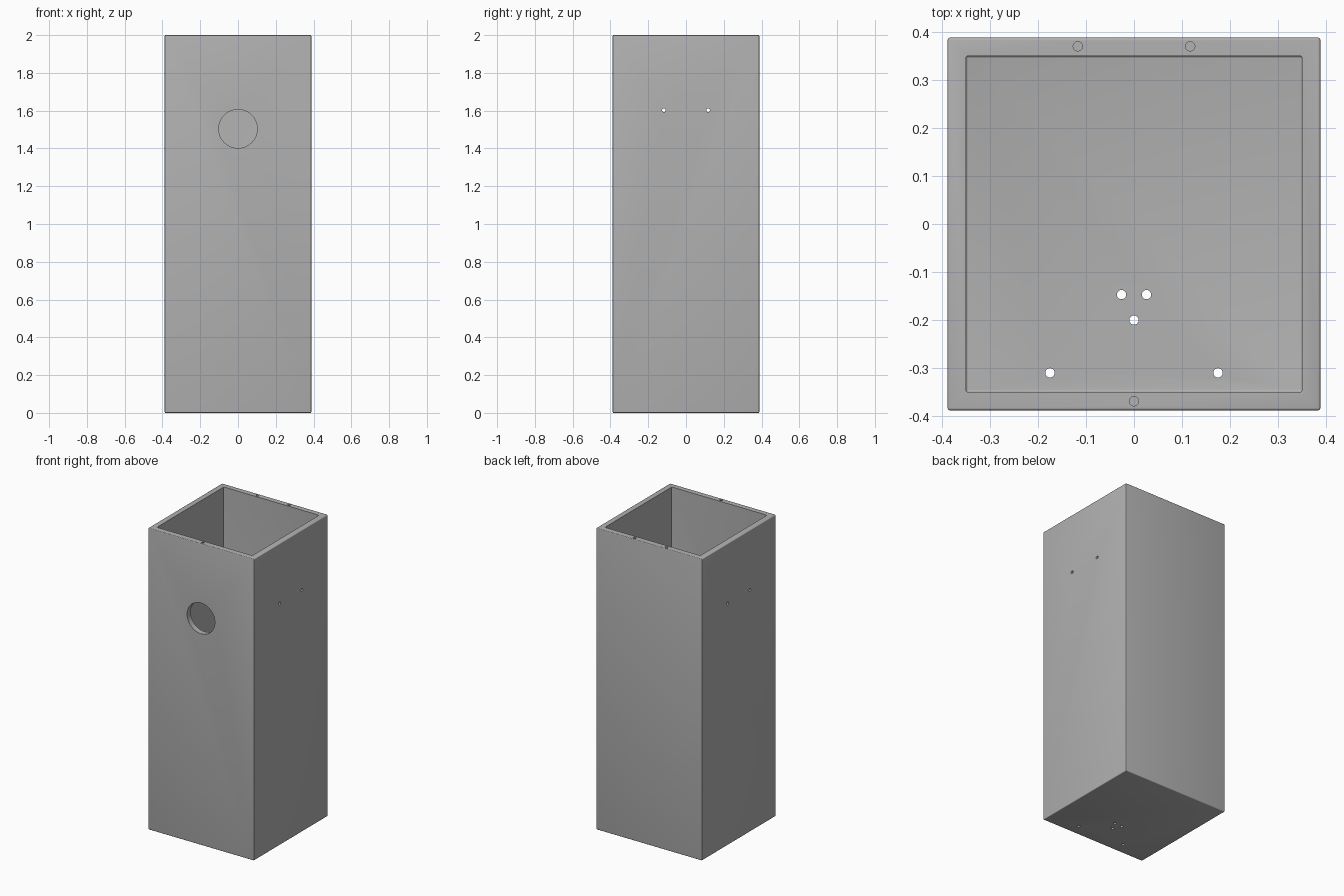
import bpy
import bmesh
from math import pi

default = bpy.data.objects.get("Cube")
if default:
    bpy.data.objects.remove(default, do_unlink=True)

HALF, INNER, HEIGHT, FLOOR, ROUND = 0.388, 0.35, 2.0, 0.04, 0.005
HOLE = 0.0097

grey = bpy.data.materials.new("light_grey")
grey.use_nodes = True
color = (0.445, 0.445, 0.445, 1)
grey.diffuse_color = color
grey.node_tree.nodes["Principled BSDF"].inputs["Base Color"].default_value = color


def rounded_box(name, half, z0, z1):
    """Square upright box with small rounded edges."""
    bpy.ops.mesh.primitive_cube_add(size=1, location=(0, 0, 0))
    ob = bpy.context.object
    ob.name = name
    bm = bmesh.new()
    bm.from_mesh(ob.data)
    for v in bm.verts:
        v.co.x *= 2 * half
        v.co.y *= 2 * half
        v.co.z = z1 if v.co.z > 0 else z0
    bmesh.ops.bevel(bm, geom=bm.edges[:], offset=ROUND, segments=4,
                    profile=0.5, affect='EDGES')
    bm.to_mesh(ob.data)
    bm.free()
    ob.data.materials.append(grey)
    return ob


def drill(name, location, radius, depth, rotation=(0, 0, 0), sides=24):
    bpy.ops.mesh.primitive_cylinder_add(vertices=sides, radius=radius, depth=depth,
                                        location=location, rotation=rotation)
    ob = bpy.context.object
    ob.name = name
    ob.data.materials.append(grey)
    return ob


body = rounded_box("box_body", HALF, 0, HEIGHT)
cutters = [rounded_box("cavity_cutter", INNER, FLOOR, HEIGHT + 0.1)]

# Round entrance in the front wall
cutters.append(drill("entrance_cutter", (0, -HALF, 1.504), 0.102, 0.2,
                     (pi / 2, 0, 0), 64))

# Pairs of small holes through both side walls
for side in (-1, 1):
    for y in (-0.117, 0.117):
        cutters.append(drill("side_hole_cutter", (side * HALF, y, 1.602), HOLE, 0.2,
                             (0, pi / 2, 0)))

# Drain holes through the floor
for x, y in ((-0.175, -0.31), (0.175, -0.31), (-0.026, -0.147), (0.026, -0.147), (0, -0.2)):
    cutters.append(drill("floor_hole_cutter", (x, y, FLOOR / 2), HOLE, 0.2))

# Blind screw holes in the rim
for x, y in ((-0.117, 0.37), (0.117, 0.37), (0, -0.369)):
    cutters.append(drill("screw_hole_cutter", (x, y, HEIGHT), HOLE, 0.2))

for cutter in cutters:
    cutter.hide_render = True
    mod = body.modifiers.new(cutter.name, 'BOOLEAN')
    mod.operation = 'DIFFERENCE'
    mod.solver = 'EXACT'
    mod.object = cutter

# Bake the cuts and discard the cutters
bpy.ops.object.select_all(action='DESELECT')
body.select_set(True)
bpy.context.view_layer.objects.active = body
for mod in body.modifiers[:]:
    bpy.ops.object.modifier_apply(modifier=mod.name)
for cutter in cutters:
    bpy.data.objects.remove(cutter, do_unlink=True)

bpy.ops.object.shade_smooth_by_angle(angle=pi / 6)
